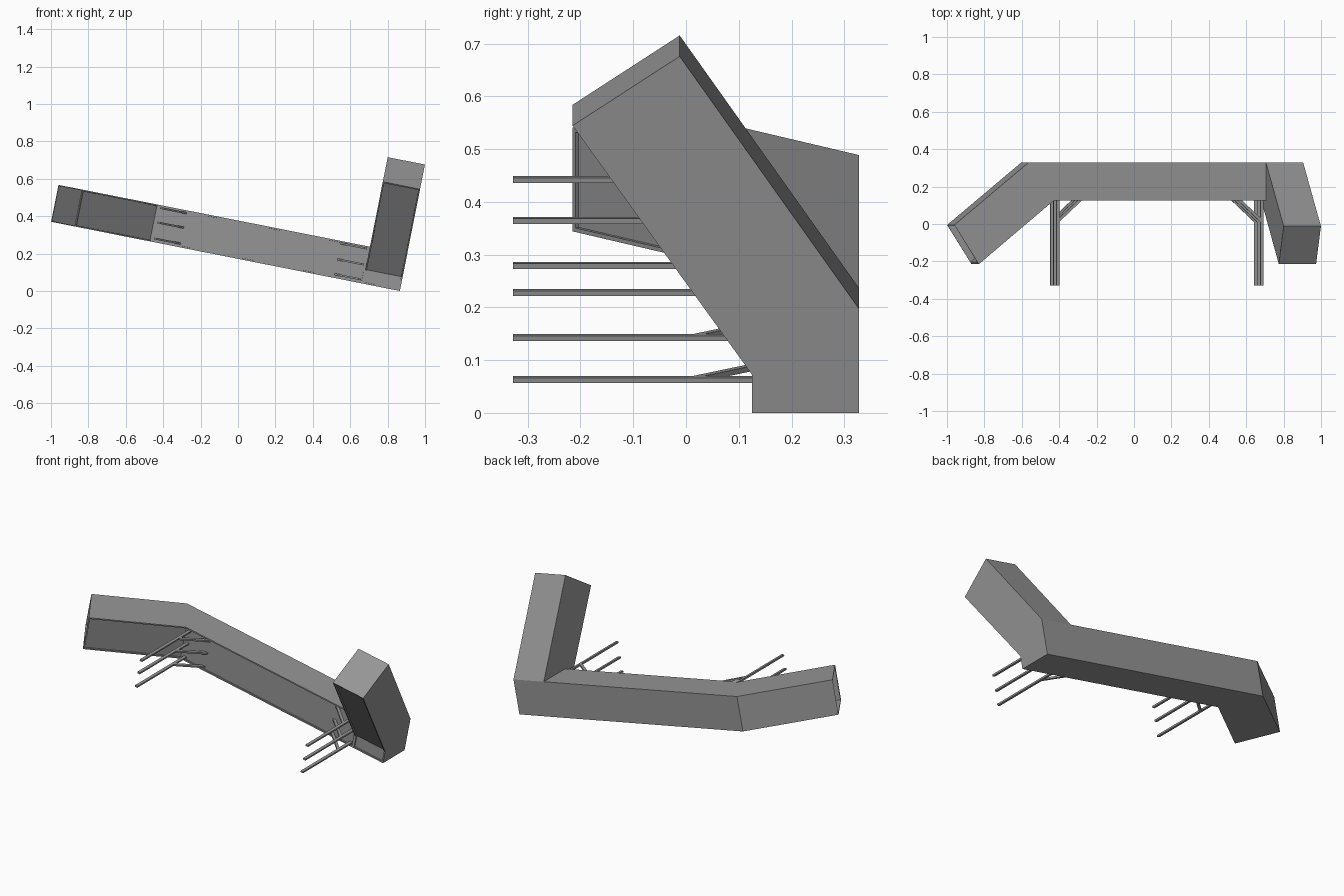
import bpy, bmesh, math
from mathutils import Matrix, Vector

if "Cube" in bpy.data.objects:
    bpy.data.objects.remove(bpy.data.objects["Cube"])

# Everything is built level, then tilted about the Y axis
TILT = Matrix.Translation((0, 0, -0.0047)) @ Matrix.Rotation(math.radians(11.22), 4, 'Y')
V0, V1 = 0.173, 0.374            # bottom and top of the beam
U0, U1 = 0.645, 0.848            # sides of the rising arm

GREY = bpy.data.materials.new("dark_grey")
GREY.diffuse_color = (0.30, 0.30, 0.30, 1)
GREY.use_nodes = True
GREY.node_tree.nodes["Principled BSDF"].inputs["Base Color"].default_value = GREY.diffuse_color


def finish(bm, name):
    bmesh.ops.recalc_face_normals(bm, faces=bm.faces[:])
    bm.transform(TILT)
    mesh = bpy.data.meshes.new(name)
    bm.to_mesh(mesh)
    bm.free()
    mesh.materials.append(GREY)
    obj = bpy.data.objects.new(name, mesh)
    bpy.context.collection.objects.link(obj)
    return obj


def prism(name, points, offset, open_end=False):
    """Extrude a planar profile and recess its front faces behind a thin lip."""
    bm = bmesh.new()
    face = bm.faces.new([bm.verts.new(p) for p in points])
    ext = bmesh.ops.extrude_face_region(bm, geom=[face], use_keep_orig=True)
    verts = [g for g in ext["geom"] if isinstance(g, bmesh.types.BMVert)]
    bmesh.ops.translate(bm, verts=verts, vec=offset)
    bmesh.ops.recalc_face_normals(bm, faces=bm.faces[:])
    front = [f for f in bm.faces if f.normal.y < -0.6]
    end = [f for f in bm.faces if f.normal.x < -0.6 and f.normal.y < -0.4]
    bmesh.ops.inset_region(bm, faces=front, thickness=0.008, use_even_offset=True)
    bmesh.ops.inset_region(bm, faces=front, thickness=0.0001, depth=-0.008,
                           use_even_offset=True)
    if open_end:
        bmesh.ops.delete(bm, geom=end, context='FACES_ONLY')
    return finish(bm, name)


def bar(name, start, end, width=0.016, height=0.010):
    """Rectangular bar between two points in a level plane."""
    a, b = Vector(start), Vector(end)
    d = b - a
    bm = bmesh.new()
    bmesh.ops.create_cube(bm, size=1)
    bm.transform(Matrix.Translation((a + b) / 2)
                 @ Matrix.Rotation(math.atan2(d.y, d.x), 4, 'Z')
                 @ Matrix.Diagonal((d.length, width, height, 1)))
    return finish(bm, name)


# Main beam with the side wing bent forward: a thin shell, open at the wing end
plan = [(-1.053, -0.005), (-0.92, -0.215), (-0.512, 0.125),
        (U0, 0.125), (U0, 0.328), (-0.65, 0.328)]
beam = prism("main_beam", [(u, y, V0) for u, y in plan], (0, 0, V1 - V0), open_end=True)
shell = beam.modifiers.new("shell", 'SOLIDIFY')
shell.thickness = 0.005
shell.offset = -1
shell.use_even_offset = True

# Arm leaning up and forward at the other end
side = [(0.125, V0), (0.328, V0), (0.328, V1),
        (-0.012, 0.862), (-0.215, 0.728), (0.125, 0.247)]
prism("rising_arm", [(U0, y, v) for y, v in side], (U1 - U0, 0, 0))

# Two stacks of three rods, each with a diagonal brace
for label, u, inward, heights in (("left", -0.487, 1, (0.193, 0.280, 0.359)),
                                  ("right", 0.624, -1, (0.193, 0.274, 0.361))):
    for i, v in enumerate(heights):
        bar(f"{label}_rod_{i + 1}", (u, -0.328, v), (u, 0.138, v))
        bar(f"{label}_brace_{i + 1}", (u, 0.015, v), (u + inward * 0.13, 0.136, v))
